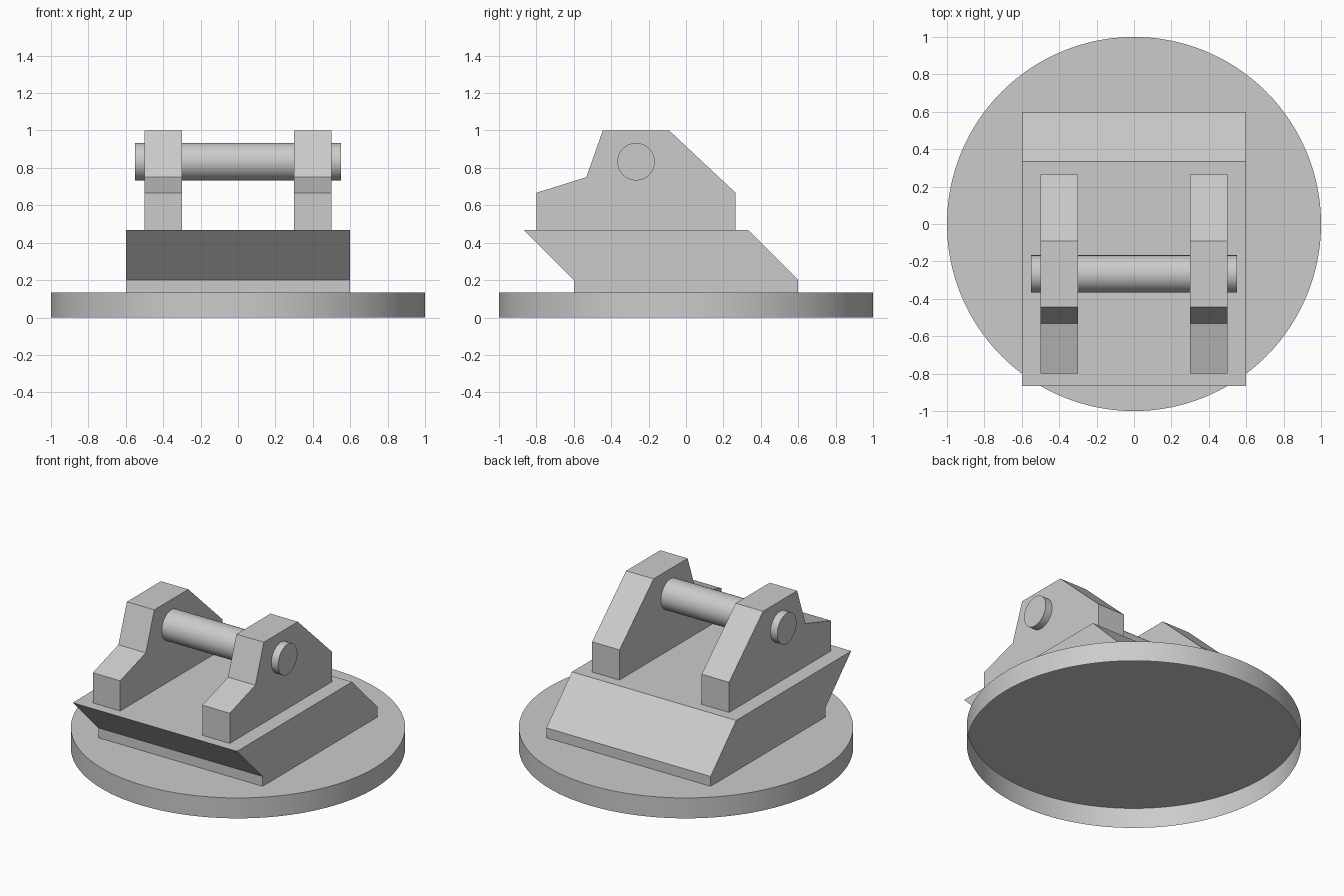
import bpy, bmesh, math

if "Cube" in bpy.data.objects:
    bpy.data.objects.remove(bpy.data.objects["Cube"])


def extrude_profile(name, points, x0, x1):
    """Extrude a (y, z) outline along x."""
    bm = bmesh.new()
    face = bm.faces.new([bm.verts.new((x0, y, z)) for y, z in points])
    ext = bmesh.ops.extrude_face_region(bm, geom=[face])
    moved = [v for v in ext["geom"] if isinstance(v, bmesh.types.BMVert)]
    bmesh.ops.translate(bm, verts=moved, vec=(x1 - x0, 0, 0))
    bmesh.ops.recalc_face_normals(bm, faces=bm.faces)
    mesh = bpy.data.meshes.new(name)
    bm.to_mesh(mesh)
    bm.free()
    obj = bpy.data.objects.new(name, mesh)
    bpy.context.collection.objects.link(obj)
    return obj


def cylinder(name, radius, depth, location, rotation=(0, 0, 0), sides=96):
    bpy.ops.mesh.primitive_cylinder_add(vertices=sides, radius=radius, depth=depth,
                                        location=location, rotation=rotation)
    obj = bpy.context.object
    obj.name = name
    bpy.ops.object.shade_smooth_by_angle(angle=math.radians(30))
    return obj


# Round base disc, an open shell underneath
disc = cylinder("base_disc", 1.0, 0.135, (0, 0, 0.0675), sides=128)
bm = bmesh.new()
bm.from_mesh(disc.data)
bm.normal_update()
bottom = [f for f in bm.faces if f.normal.z < -0.9]
bmesh.ops.delete(bm, geom=bottom, context="FACES_ONLY")
bm.to_mesh(disc.data)
bm.free()

# Slanted block, leaning towards the front
extrude_profile("slanted_block", [(-0.6, 0.135), (0.6, 0.135), (0.6, 0.2),
                                  (0.333, 0.468), (-0.867, 0.468), (-0.6, 0.2)],
                -0.6, 0.6)

# Pair of bracket cheeks
cheek = [(-0.8, 0.468), (0.265, 0.468), (0.265, 0.667), (-0.09, 1.0),
         (-0.445, 1.0), (-0.533, 0.75), (-0.8, 0.667)]
for side, x0 in (("left", -0.5), ("right", 0.3)):
    extrude_profile(side + "_bracket", cheek, x0, x0 + 0.2)

# Hinge pin through both brackets
cylinder("hinge_pin", 0.1, 1.1, (0, -0.267, 0.833), (0, math.pi / 2, 0), 64)
